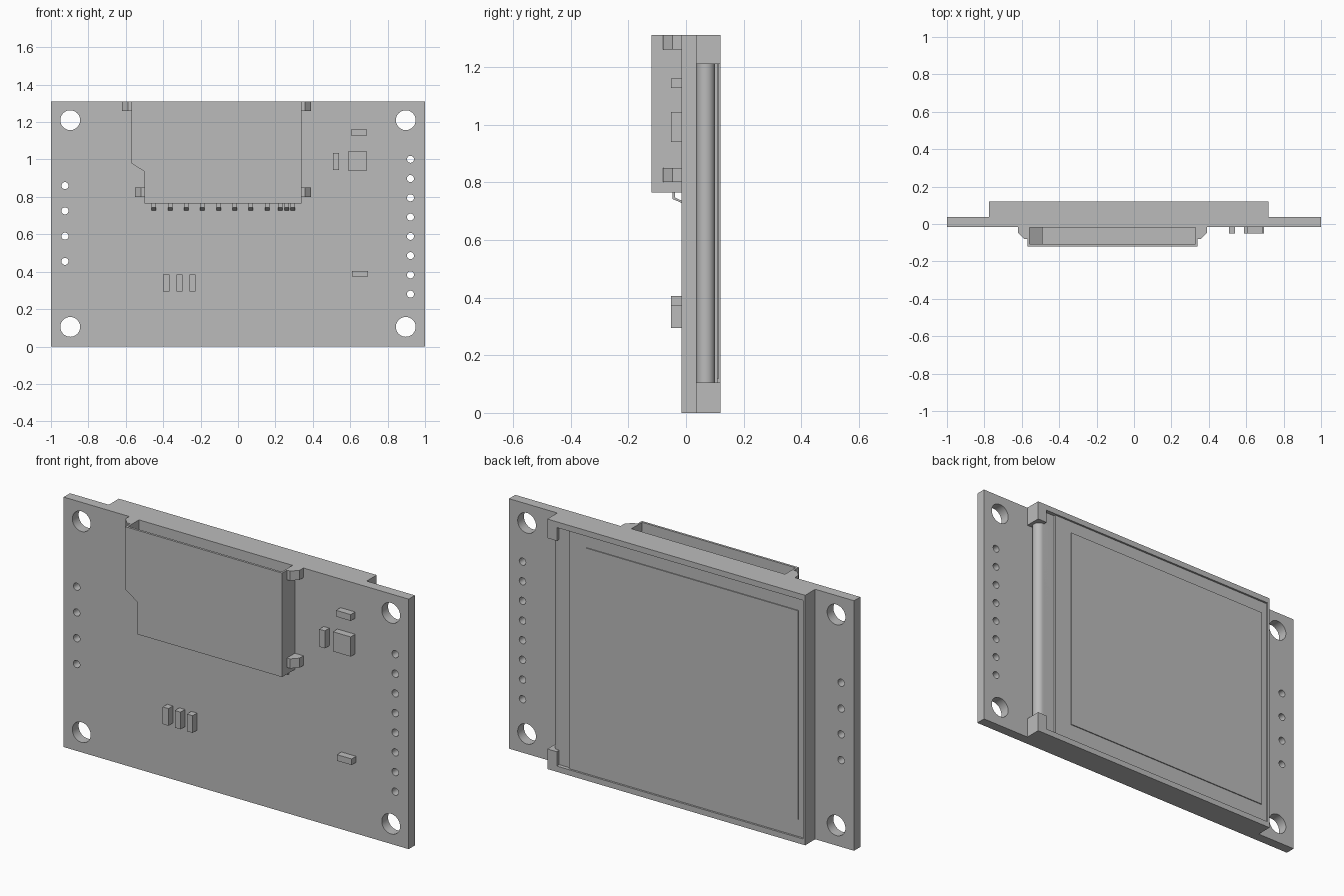
import bpy, bmesh, math
from mathutils import Vector

if "Cube" in bpy.data.objects:
    bpy.data.objects.remove(bpy.data.objects["Cube"])

grey = bpy.data.materials.new("plain_grey")
grey.use_nodes = True
grey.diffuse_color = (0.5, 0.5, 0.5, 1)
grey.node_tree.nodes["Principled BSDF"].inputs["Base Color"].default_value = (0.5, 0.5, 0.5, 1)

# How a 2D outline point and an extrusion depth map to x, y, z
AXES = {
    "x": lambda a, b, d: Vector((d, a, b)),
    "y": lambda a, b, d: Vector((a, d, b)),
    "z": lambda a, b, d: Vector((a, b, d)),
}


def prism(name, outlines, axis, lo, hi):
    """Extrude one or more 2D outlines along an axis into one object."""
    bm = bmesh.new()
    place = AXES[axis]
    for outline in outlines:
        low = [bm.verts.new(place(a, b, lo)) for a, b in outline]
        high = [bm.verts.new(place(a, b, hi)) for a, b in outline]
        bm.faces.new(low)
        bm.faces.new(high[::-1])
        for i in range(len(low)):
            j = (i + 1) % len(low)
            bm.faces.new((low[i], high[i], high[j], low[j]))
    bmesh.ops.recalc_face_normals(bm, faces=bm.faces)
    mesh = bpy.data.meshes.new(name)
    bm.to_mesh(mesh)
    bm.free()
    mesh.materials.append(grey)
    obj = bpy.data.objects.new(name, mesh)
    bpy.context.collection.objects.link(obj)
    return obj


def rect(x0, x1, z0, z1):
    return [(x0, z0), (x1, z0), (x1, z1), (x0, z1)]


def circle(x, z, r, n):
    return [(x + r * math.cos(math.tau * i / n), z + r * math.sin(math.tau * i / n))
            for i in range(n)]


def select(obj):
    bpy.ops.object.select_all(action="DESELECT")
    obj.select_set(True)
    bpy.context.view_layer.objects.active = obj


def cut(obj, cutter):
    cutter.hide_render = True
    mod = obj.modifiers.new("cut", "BOOLEAN")
    mod.operation, mod.solver, mod.object = "DIFFERENCE", "EXACT", cutter
    select(obj)
    bpy.ops.object.modifier_apply(modifier=mod.name)
    bpy.data.objects.remove(cutter)


def smooth(obj):
    select(obj)
    bpy.ops.object.shade_smooth_by_angle(angle=math.radians(35))


TOP = 1.31
FRONT, BACK = -0.015, 0.037   # faces of the circuit board

# Circuit board with mounting holes and two rows of pin holes
board = prism("circuit_board", [rect(-1, 1, 0, TOP)], "y", FRONT, BACK)
holes = [circle(x, z, 0.053, 40) for x in (-0.897, 0.897) for z in (0.105, 1.21)]
holes += [circle(-0.925, 0.455 + 0.135 * i, 0.019, 20) for i in range(4)]
holes += [circle(0.922, 0.28 + 0.103 * i, 0.019, 20) for i in range(8)]
cut(board, prism("hole_cutter", holes, "y", -0.2, 0.2))
smooth(board)

# Display frame: recessed face, open on the ribbon side between two corner tabs
frame = prism("display_frame", [rect(-0.775, 0.72, 0, TOP)], "y", BACK, 0.12)
cut(frame, prism("recess_cutter", [rect(-0.763, 0.665, 0.03, 1.28)], "y", 0.06, 0.2))
cut(frame, prism("side_cutter", [rect(0.6, 0.8, 0.105, 1.21)], "y", 0.02, 0.2))

# Stacked glass layers and the raised viewing area
prism("rear_glass", [rect(-0.763, 0.665, 0.03, 1.28)], "y", 0.06, 0.1)
prism("front_glass", [rect(-0.763, 0.6, 0.03, 1.28)], "y", 0.1, 0.11)
prism("viewing_area", [rect(-0.73, 0.5, 0.12, 1.215)], "y", 0.11, 0.115)

# Ribbon cable folded round the open edge
mid, r = (BACK + 0.1) / 2, (0.1 - BACK) / 2
bend = [(0.672 + r * math.cos(t), mid + r * math.sin(t))
        for t in (math.pi * (i / 20 - 0.5) for i in range(21))]
smooth(prism("ribbon_cable", [[(0.6, BACK)] + bend + [(0.6, 0.1)]], "z", 0.105, 1.21))


# Hollow card socket, open at the top, with one notched corner
def socket_outline(inset, top):
    left, step, right, low = -0.57 + inset, -0.5 + inset, 0.34 - inset, 0.765 + inset
    return [(left, top), (left, 0.98 + inset / 2), (step, 0.935 + inset / 2),
            (step, low), (right, low), (right, top)]


socket = prism("card_socket", [socket_outline(0, TOP)], "y", -0.12, FRONT)
cut(socket, prism("slot_cutter", [socket_outline(0.01, 1.5)], "y", -0.108, -0.02))

# Solder tabs on the socket sides
for name, x, side, z in (("upper_left_tab", 0.34, 1, 1.26), ("lower_left_tab", 0.34, 1, 0.8),
                         ("upper_right_tab", -0.57, -1, 1.26), ("lower_right_tab", -0.5, -1, 0.8)):
    profile = [(0, FRONT), (0.05, FRONT), (0.05, -0.047), (0.018, -0.08), (0, -0.08)]
    prism(name, [[(x + side * a, b) for a, b in profile]], "z", z, z + 0.05)

# Bent contact pins below the socket
pin = [(-0.047, 0.765), (-0.047, 0.742), (FRONT, 0.728), (FRONT, 0.736),
       (-0.039, 0.747), (-0.039, 0.765)]
for i, x in enumerate([-0.45 + 0.0865 * k for k in range(8)] + [0.225, 0.26, 0.293]):
    prism(f"contact_pin_{i + 1}", [pin], "x", x - 0.012, x + 0.012)

# Small surface components
parts = {
    "regulator_chip": rect(0.587, 0.69, 0.94, 1.043),
    "upper_capacitor": rect(0.605, 0.69, 1.127, 1.16),
    "side_capacitor": rect(0.507, 0.54, 0.943, 1.035),
    "lower_capacitor": rect(0.61, 0.695, 0.373, 0.405),
}
for i in range(3):
    x = -0.4 + 0.07 * i
    parts[f"resistor_{i + 1}"] = rect(x, x + 0.033, 0.295, 0.385)
for name, outline in parts.items():
    prism(name, [outline], "y", -0.052, FRONT)
